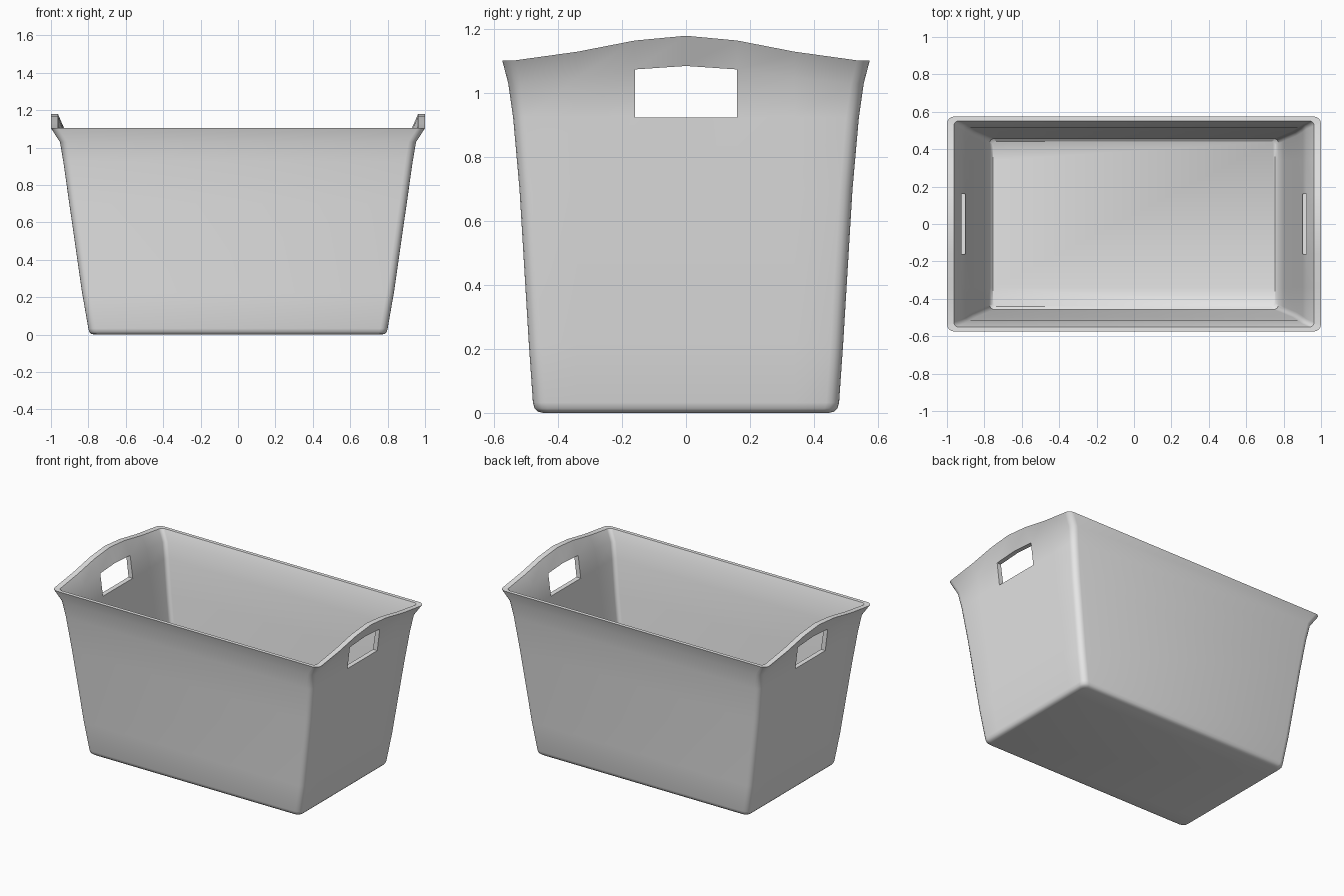
import bpy
import bmesh
import math

cube = bpy.data.objects.get("Cube")
if cube:
    bpy.data.objects.remove(cube, do_unlink=True)

# One plain plastic colour
grey = bpy.data.materials.new("light_grey_plastic")
grey.use_nodes = True
grey.diffuse_color = (0.8, 0.8, 0.8, 1)
grey.node_tree.nodes["Principled BSDF"].inputs["Base Color"].default_value = (0.8, 0.8, 0.8, 1)

# Cross-section from the underside, over the rim, down to the inner floor:
# half width, half depth, height, corner radius, share of the handle rise
SECTION = [
    (0.770, 0.448, 0.000, 0.03, 0), (0.785, 0.463, 0.004, 0.035, 0),
    (0.795, 0.474, 0.014, 0.04, 0), (0.800, 0.479, 0.032, 0.04, 0),
    (0.833, 0.492, 0.220, 0.04, 0), (0.902, 0.521, 0.700, 0.04, 0),
    (0.934, 0.541, 0.925, 0.04, 0), (0.952, 0.556, 1.030, 0.04, 0.72),
    (1.000, 0.575, 1.103, 0.04, 1),
    (0.963, 0.551, 1.103, 0.025, 1), (0.922, 0.532, 1.030, 0.025, 0.72),
    (0.902, 0.517, 0.925, 0.025, 0), (0.870, 0.497, 0.700, 0.025, 0),
    (0.801, 0.468, 0.220, 0.025, 0), (0.772, 0.457, 0.045, 0.025, 0),
    (0.755, 0.442, 0.030, 0.02, 0),
]
# Points across each end wall: depth position and rise of the handle there
END_POINTS = [(-0.34, 0.027), (-0.16, 0.062), (0, 0.077), (0.16, 0.062), (0.34, 0.027)]
ARC = 4


def ring_points(hx, hy, z, r, share):
    """Rounded rectangle, anticlockwise from the left end wall."""
    pts = []
    for side in (1, -1):
        pts += [(side * hx, side * y, z + rise * share) for y, rise in END_POINTS]
        for sx, start in ((1, 0), (-1, 90)):
            for i in range(ARC + 1):
                a = math.radians(start + 90 * i / ARC)
                pts.append((side * (sx * (hx - r) + r * math.cos(a)),
                            side * (hy - r + r * math.sin(a)), z))
    return pts


# Loft the shell, leaving the handle openings out of both skins
bm = bmesh.new()
rings = [[bm.verts.new(p) for p in ring_points(*s)] for s in SECTION]
count = len(rings[0])
half = count // 2
OUTER, INNER = 6, 10                      # bands that hold the openings
opening = {1, 2, half + 1, half + 2}
for k in range(len(rings) - 1):
    a, b = rings[k], rings[k + 1]
    for i in range(count):
        j = (i + 1) % count
        if not (k in (OUTER, INNER) and i in opening):
            bm.faces.new((a[i], a[j], b[j], b[i]))
bm.faces.new(rings[0][::-1])              # underside
bm.faces.new(rings[-1])                   # inner floor

# Line each handle opening between the outer and inner skins
for first in (1, half + 1):
    low, high = (OUTER, INNER + 1), (OUTER + 1, INNER)
    loop = [(low, first), (low, first + 1), (low, first + 2),
            (high, first + 2), (high, first + 1), (high, first)]
    for n in range(6):
        (p, i), (q, j) = loop[n], loop[(n + 1) % 6]
        bm.faces.new((rings[p[0]][i], rings[q[0]][j], rings[q[1]][j], rings[p[1]][i]))

bmesh.ops.recalc_face_normals(bm, faces=bm.faces)
mesh = bpy.data.meshes.new("storage_bin")
bm.to_mesh(mesh)
bm.free()
mesh.materials.append(grey)
storage_bin = bpy.data.objects.new("storage_bin", mesh)
bpy.context.collection.objects.link(storage_bin)

# Smooth walls with crisp rim and handle edges
bpy.ops.object.select_all(action='DESELECT')
storage_bin.select_set(True)
bpy.context.view_layer.objects.active = storage_bin
bpy.ops.object.shade_smooth_by_angle(angle=math.radians(40))
